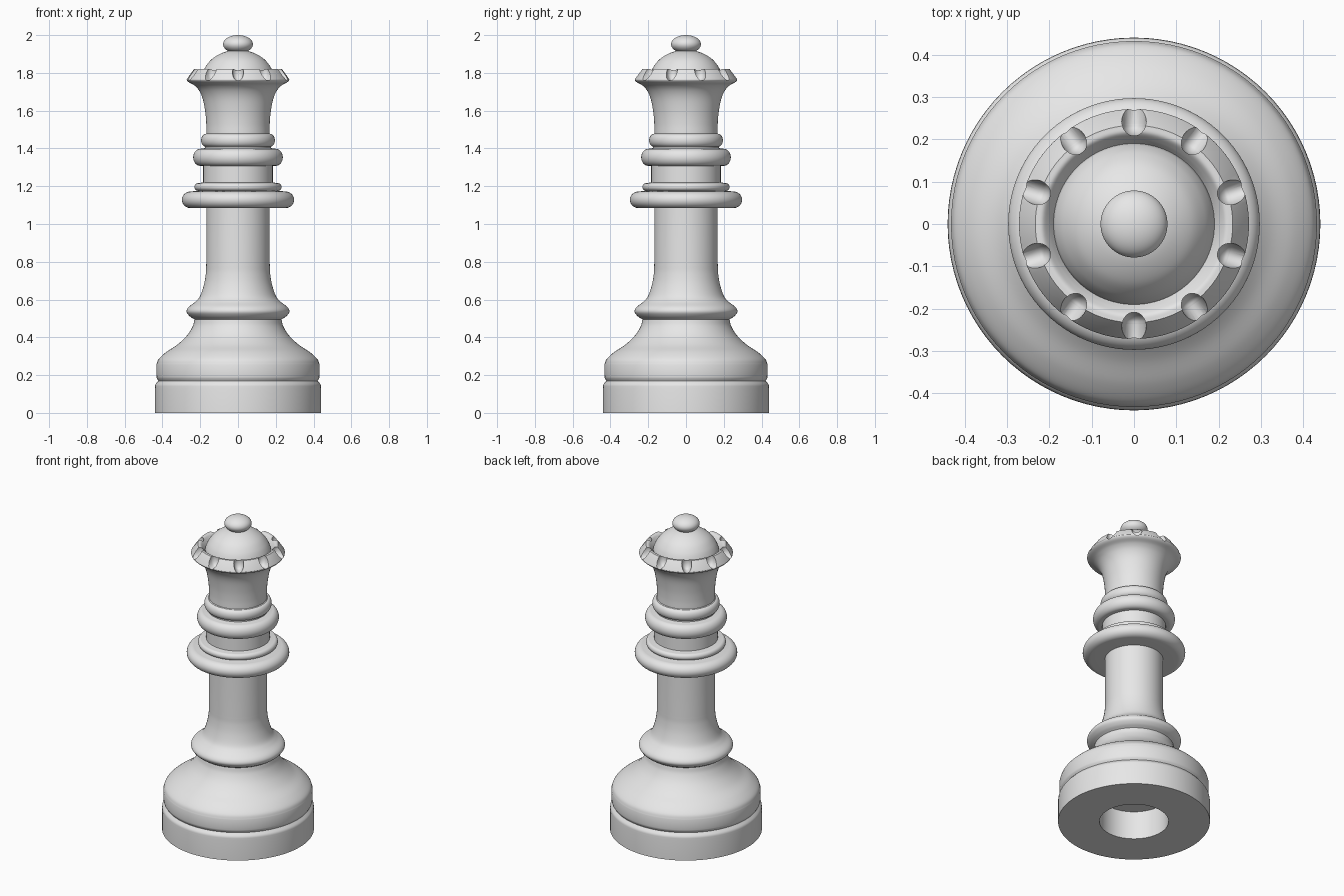
import bpy, bmesh, math
from mathutils import Matrix, Vector

cube = bpy.data.objects.get("Cube")
if cube:
    bpy.data.objects.remove(cube, do_unlink=True)

GREY = (0.8, 0.8, 0.8, 1.0)
mat = bpy.data.materials.new("plain grey")
mat.use_nodes = True
mat.diffuse_color = GREY
bsdf = next(n for n in mat.node_tree.nodes if n.type == 'BSDF_PRINCIPLED')
bsdf.inputs["Base Color"].default_value = GREY


def smooth_span(pts, steps=6):
    """Catmull-Rom curve through one span; spans of two points stay straight."""
    if len(pts) < 3:
        return [Vector(p) for p in pts]
    p = [Vector(q) for q in pts]
    p = [2 * p[0] - p[1]] + p + [2 * p[-1] - p[-2]]
    out = []
    for a, b, c, d in zip(p, p[1:], p[2:], p[3:]):
        for k in range(steps):
            t = k / steps
            out.append(0.5 * (2 * b + (c - a) * t + (2 * a - 5 * b + 4 * c - d) * t**2
                              + (3 * b - a - 3 * c + d) * t**3))
    return out + [p[-2]]


def bulge(r_in, r_out, z0, z1, n=16):
    """Half-round ring section from the bottom edge to the top edge."""
    zc, h = (z0 + z1) / 2, (z1 - z0) / 2
    return [(r_in + (r_out - r_in) * math.cos(a), zc + h * math.sin(a))
            for a in (math.pi * (i / n - 0.5) for i in range(n + 1))]


def lathe(name, spans, steps=96):
    """Turn (radius, height) spans around the z axis."""
    bm = bmesh.new()
    verts = [bm.verts.new((max(q.x, 0), 0, q.y)) for s in spans for q in smooth_span(s)]
    edges = [bm.edges.new(pair) for pair in zip(verts, verts[1:])]
    bmesh.ops.spin(bm, geom=verts + edges, cent=(0, 0, 0), axis=(0, 0, 1),
                   angle=math.tau, steps=steps, use_merge=True)
    bmesh.ops.remove_doubles(bm, verts=bm.verts, dist=0.0003)
    bmesh.ops.recalc_face_normals(bm, faces=bm.faces)
    mesh = bpy.data.meshes.new(name)
    bm.to_mesh(mesh)
    bm.free()
    mesh.materials.append(mat)
    obj = bpy.data.objects.new(name, mesh)
    bpy.context.collection.objects.link(obj)
    return obj


def activate(obj):
    bpy.ops.object.select_all(action='DESELECT')
    obj.select_set(True)
    bpy.context.view_layer.objects.active = obj


# Foot with a round recess underneath
foot = lathe("foot", [
    [(0, .18), (.2, .18)], [(.2, .18), (.2, 0)], [(.2, 0), (.44, 0)],
    [(.44, 0), (.44, .13)], [(.44, .13), (.437, .15), (.422, .17)]])

# Shoulder sweeping up to the waist
shoulder = lathe("shoulder", [
    [(.422, .17), (.43, .185), (.432, .2)], [(.432, .2), (.432, .255)],
    [(.432, .255), (.42, .285), (.38, .322), (.32, .362), (.27, .41),
     (.24, .458), (.23, .495)]])

# Stem with its lower swelling
stem = lathe("stem", [
    [(.23, .495), (.255, .511), (.272, .535), (.262, .56), (.225, .589), (.2, .62),
     (.18, .68), (.17, .74), (.168, .79)], [(.168, .79), (.168, 1.084)]])

# Wide collar with a step on top
collar = lathe("collar", [
    [(.168, 1.084), (.25, 1.084)], bulge(.25, .297, 1.084, 1.172),
    [(.25, 1.172), (.215, 1.176)], bulge(.212, .231, 1.176, 1.216),
    [(.212, 1.216), (.184, 1.22)]])

# Neck and the two upper rings
neck = lathe("neck", [[(.184, 1.22), (.184, 1.308)]])
upper_rings = lathe("upper_rings", [
    [(.184, 1.308), (.2, 1.308)], bulge(.2, .237, 1.308, 1.398),
    [(.2, 1.398), (.175, 1.402)], [(.175, 1.402), (.175, 1.41)],
    bulge(.172, .195, 1.41, 1.476), [(.172, 1.476), (.168, 1.48)]])

# Flared crown with a domed cap
crown = lathe("crown", [
    [(0, 1.48), (.168, 1.48)],
    [(.168, 1.48), (.168, 1.53), (.173, 1.59), (.186, 1.66), (.205, 1.705),
     (.23, 1.733), (.26, 1.75), (.271, 1.762), (.269, 1.77)],
    [(.269, 1.77), (.233, 1.82)],
    [(.233, 1.82), (.216, 1.818), (.202, 1.803), (.19, 1.785)],
    [(.19, 1.785), (.185, 1.805), (.168, 1.838), (.137, 1.874), (.09, 1.903),
     (.04, 1.918), (0, 1.92)]])

# Ten rounded notches around the crown rim
R = 0.029
for i in range(10):
    tip = [(R * math.sin(a), R * (1 - math.cos(a)))
           for a in (math.pi / 2 * k / 4 for k in range(5))]
    cutter = lathe("notch_cutter", [tip, [(R, R), (R, .12)], [(R, .12), (0, .12)]], 24)
    cutter.hide_render = True
    cutter.data.transform(
        Matrix.Rotation(math.radians(90 + 36 * i), 4, 'Z')
        @ Matrix.Translation((.208, 0, 1.805))
        @ Matrix.Diagonal((1, 1, 1.6, 1))
        @ Matrix.Rotation(math.pi / 2, 4, 'Y'))
    cut = crown.modifiers.new("notch", 'BOOLEAN')
    cut.operation, cut.solver, cut.object = 'DIFFERENCE', 'EXACT', cutter
    activate(crown)
    bpy.ops.object.modifier_apply(modifier=cut.name)
    bpy.data.objects.remove(cutter, do_unlink=True)

# Flattened ball on top
finial = lathe("finial", [bulge(0, .079, 1.904, 2.0, 24)])

for part in (foot, shoulder, stem, collar, neck, upper_rings, crown, finial):
    activate(part)
    bpy.ops.object.shade_smooth_by_angle(angle=math.radians(35))
